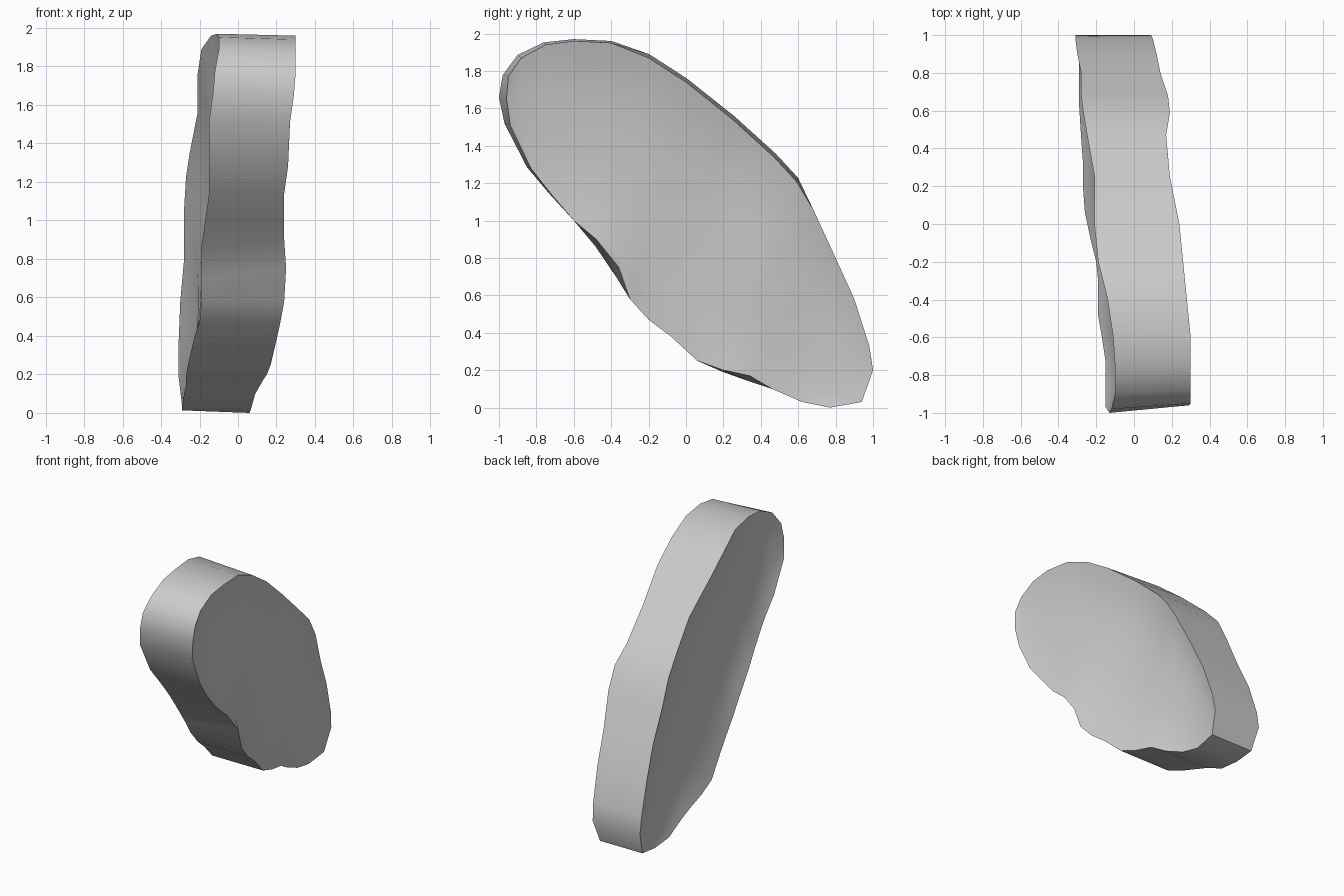
import bpy
import bmesh
from mathutils import Vector

cube = bpy.data.objects.get("Cube")
if cube:
    bpy.data.objects.remove(cube, do_unlink=True)

# Rim stations in hundredths: y, z, x of the left face, x of the right face,
# and how far the right face overhangs the left one
FRONT_TIP = (-96, 165, 29, -13, 0)
BACK_TIP = (94, 3, 7, -29, 0)
UPPER = [(-95, 177, 30, -12, 0), (-88, 187, 30, -10, 1), (-75, 194, 30, -10, 1),
         (-60, 196, 30, -11, 1), (-40, 195, 28, -14, 1), (-20, 187, 26, -19, 2),
         (0, 174, 24, -21, 2), (25, 154, 19, -21, 2), (47, 134, 17, -25, 2),
         (59, 121, 19, -27, 2), (68, 106, 18, -28, 0), (80, 80, 14, -28, 0),
         (90, 58, 12, -30, 0), (98, 33, 10, -31, 0), (100, 20, 9, -31, 0)]
LOWER = [(-94, 151, 27, -15, 0), (-83, 128, 26, -15, 0), (-72, 114, 24, -15, 0),
         (-60, 100, 24, -17, 0), (-48, 90, 24, -19, 4), (-36, 75, 25, -19, 6),
         (-30, 58, 24, -19, 0), (-20, 47, 22, -20, 0), (-8, 38, 20, -23, 0),
         (6, 25, 17, -26, 0), (20, 20, 15, -27, 1), (34, 17, 13, -27, 3),
         (46, 10, 9, -28, 0), (62, 3, 7, -29, 0), (77, 0, 6, -29, -2)]
ACROSS = 16   # divisions from the upper rim to the lower rim
DISH = 0.075  # depth of the hollow in each broad face

upper_rim = [FRONT_TIP] + UPPER + [BACK_TIP]
lower_rim = [FRONT_TIP] + LOWER + [BACK_TIP]
last = len(upper_rim) - 1


def rim_point(station, along, left, outward):
    """Position of one rim station on the left or right face."""
    y, z, x_left, x_right, overhang = station
    if left:
        return Vector((x_left, y, z)) / 100
    lean = max(0, 1 - 4 * along)
    shift = outward * overhang + Vector((0, -4 * lean, lean))
    return (Vector((x_right, y, z)) + shift) / 100


def bowl(t):
    """Hollow profile: nothing at 0 and 1, full depth halfway."""
    return max(0, 1 - abs(2 * t - 1) ** 2.5)


def face_rows(bm, left):
    """Rows of vertices spanning one gently hollowed broad face."""
    ends = []
    for i, (up, low) in enumerate(zip(upper_rim, lower_rim)):
        outward = Vector((0, up[0] - low[0], up[1] - low[1])).normalized()
        ends.append((rim_point(up, i / last, left, outward),
                     rim_point(low, i / last, left, -outward)))
    tip = ends[0][0]
    axis = ends[-1][0] - tip
    rows = []
    for a, b in ends:
        along = ((a + b) / 2 - tip).dot(axis) / axis.length_squared
        depth = DISH * bowl(along)
        row = []
        for j in range(ACROSS + 1):
            point = a.lerp(b, j / ACROSS)
            hollow = depth * bowl(j / ACROSS)
            point.x += -hollow if left else hollow
            row.append(bm.verts.new(point))
        rows.append(row)
    return rows


bm = bmesh.new()
left_rows = face_rows(bm, True)
right_rows = face_rows(bm, False)

# Broad faces
for rows in (left_rows, right_rows):
    for r, s in zip(rows, rows[1:]):
        for j in range(ACROSS):
            bm.faces.new((r[j], r[j + 1], s[j + 1], s[j]))

# Edge band joining the two broad faces
for j in (0, ACROSS):
    for i in range(last):
        bm.faces.new((left_rows[i][j], left_rows[i + 1][j],
                      right_rows[i + 1][j], right_rows[i][j]))

# Collapse the rows at both tips and face everything outward
bmesh.ops.remove_doubles(bm, verts=bm.verts[:], dist=0.0005)
bmesh.ops.recalc_face_normals(bm, faces=bm.faces[:])

mesh = bpy.data.meshes.new("slab")
bm.to_mesh(mesh)
bm.free()
slab = bpy.data.objects.new("slab", mesh)
bpy.context.collection.objects.link(slab)

# Plain grey material
GREY = (0.6, 0.6, 0.6, 1)
grey = bpy.data.materials.new("plain grey")
grey.use_nodes = True
grey.diffuse_color = GREY
for node in grey.node_tree.nodes:
    if node.type == 'BSDF_PRINCIPLED':
        node.inputs["Base Color"].default_value = GREY
mesh.materials.append(grey)

# Smooth shading with a crisp rim
bpy.ops.object.select_all(action='DESELECT')
slab.select_set(True)
bpy.context.view_layer.objects.active = slab
bpy.ops.object.shade_smooth_by_angle(angle=0.6)
